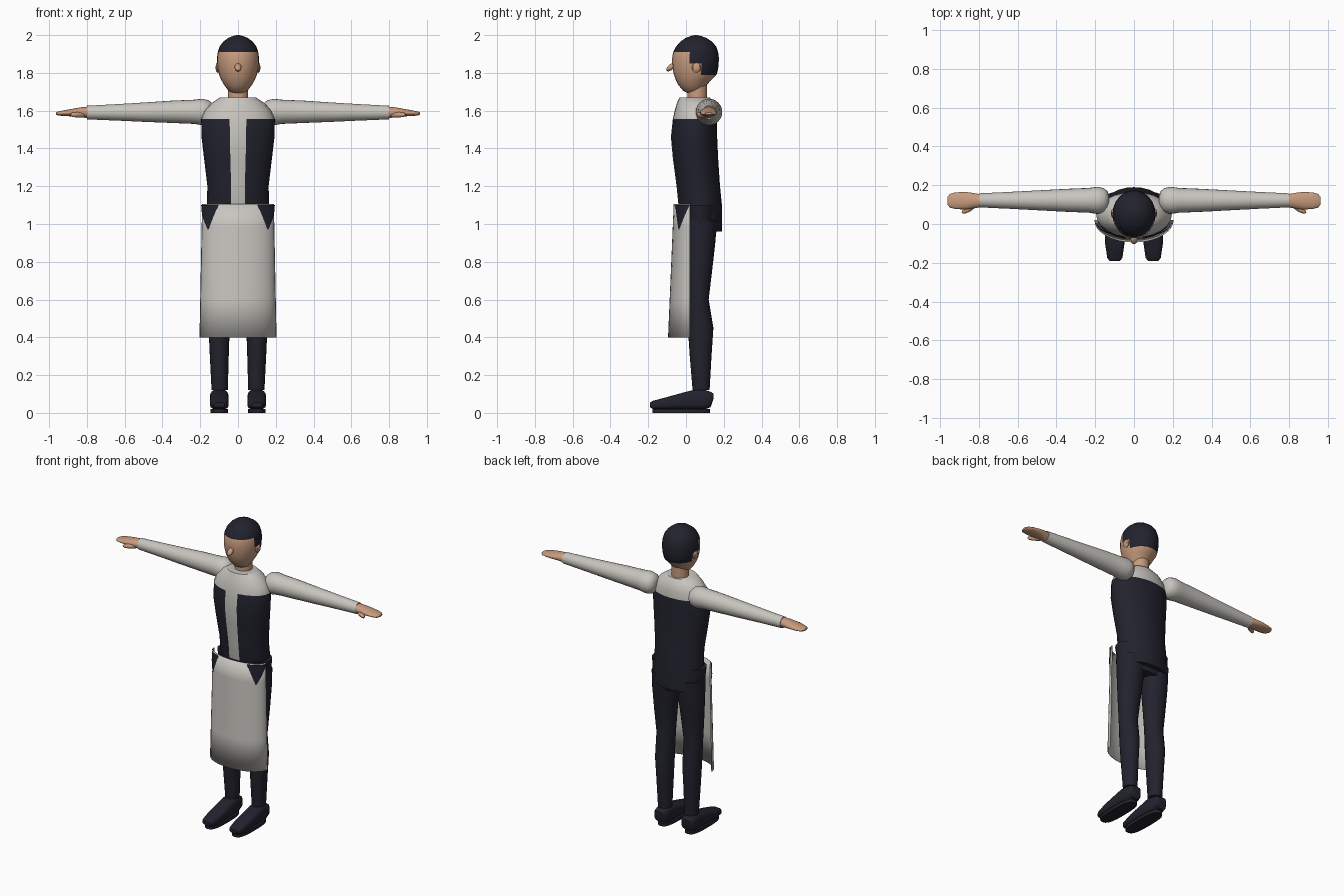
import bpy, bmesh, math
from mathutils import Vector

if "Cube" in bpy.data.objects:
    bpy.data.objects.remove(bpy.data.objects["Cube"])


def material(name, rgb):
    m = bpy.data.materials.new(name)
    m.diffuse_color = (*rgb, 1)
    m.use_nodes = True
    m.node_tree.nodes["Principled BSDF"].inputs["Base Color"].default_value = m.diffuse_color
    return m


DARK = material("dark_navy_cloth", (0.016, 0.016, 0.027))
LIGHT = material("light_grey_cloth", (0.58, 0.56, 0.52))
SKIN = material("skin", (0.58, 0.33, 0.21))
ROUND = list(range(0, 360, 15))


def loft(name, rings, mats, closed=True, rule=None, angle=40):
    """Skin a list of point rings; closed rings are capped at both ends."""
    bm = bmesh.new()
    rows = [[bm.verts.new(p) for p in ring] for ring in rings]
    n = len(rows[0])
    for a, b in zip(rows, rows[1:]):
        for i in range(n if closed else n - 1):
            j = (i + 1) % n
            bm.faces.new((a[i], a[j], b[j], b[i]))
    if closed:
        bm.faces.new(rows[0])
        bm.faces.new(rows[-1])
    bmesh.ops.recalc_face_normals(bm, faces=bm.faces)
    if rule:
        for f in bm.faces:
            f.material_index = rule(f.calc_center_median())
    mesh = bpy.data.meshes.new(name)
    bm.to_mesh(mesh)
    bm.free()
    for m in mats:
        mesh.materials.append(m)
    ob = bpy.data.objects.new(name, mesh)
    bpy.context.collection.objects.link(ob)
    bpy.context.view_layer.objects.active = ob
    ob.select_set(True)
    bpy.ops.object.shade_smooth_by_angle(angle=math.radians(angle))
    ob.select_set(False)
    return ob


def ring(c, u, v, angles=ROUND, power=1.0):
    """Rounded ring around c; power below 1 makes it boxier."""
    def shape(w):
        return math.copysign(abs(w) ** power, w)
    c, u, v = Vector(c), Vector(u), Vector(v)
    return [c + u * shape(math.sin(math.radians(t))) - v * shape(math.cos(math.radians(t)))
            for t in angles]


def level(z, half, y0, y1, cx=0, angles=ROUND, power=1.0):
    """Horizontal ring reaching from y0 to y1."""
    return ring((cx, (y0 + y1) / 2, z), (half, 0, 0), (0, (y1 - y0) / 2, 0), angles, power)


# Torso: shirt yoke, open waistcoat with shirt strip, and rear tail
cut = [0, 13] + list(range(30, 331, 15)) + [347]
body = [(0.96, .155, 0, .19), (1.1, .165, -.04, .19), (1.2, .162, -.05, .18),
        (1.35, .18, -.07, .17), (1.46, .193, -.08, .165), (1.555, .195, -.07, .165),
        (1.6, .175, -.06, .16), (1.64, .14, -.048, .15), (1.67, .095, -.035, .125)]


def torso_colour(c):
    strip = abs(c.x) < 0.03 and c.y < 0 and c.z > 1.1
    return 1 if c.z > 1.555 or strip else 0


loft("torso", [level(*r, angles=cut) for r in body], [DARK, LIGHT], rule=torso_colour)

# Hips
loft("hips", [level(*r) for r in [(0.93, .15, 0, .155), (0.98, .178, -.01, .165),
                                  (1.1, .188, -.035, .175)]], [DARK])


# Apron sheet wrapped around the front
def apron_point(t, z, lift=0.0):
    k = (1.105 - z) / 0.705
    half = 0.19 + 0.014 * k + lift
    depth = 0.085 + 0.03 * k + lift
    a = math.radians(t)
    return (half * math.sin(a), 0.02 - depth * math.cos(a), z)


apron = loft("apron", [[apron_point(t, z) for t in range(-90, 91, 10)]
                       for z in (1.105, 0.98, 0.8, 0.6, 0.4)], [LIGHT], closed=False)
apron.modifiers.new("thickness", "SOLIDIFY").thickness = 0.004

# Pointed waistcoat fronts lying over the apron
for side in (-1, 1):
    rows = []
    for k in range(5):
        s = k / 4
        lo, hi = 32 + 20 * s, 88 - 34 * s
        rows.append([apron_point(side * (lo + (hi - lo) * i / 6), 1.1 - 0.13 * s, 0.005)
                     for i in range(7)])
    loft("waistcoat_point", rows, [DARK], closed=False)

# Neck and head with stepped hairline
loft("neck", [level(z, .054, .008, .112) for z in (1.62, 1.75)], [SKIN])
skull = [(1.69, .025, .015, .07), (1.705, .05, -.015, .09), (1.735, .073, -.04, .11),
         (1.765, .09, -.055, .135), (1.79, .1, -.064, .162), (1.82, .107, -.07, .17),
         (1.85, .111, -.073, .173), (1.88, .111, -.073, .174), (1.91, .107, -.068, .17),
         (1.94, .097, -.052, .16), (1.965, .078, -.03, .138), (1.985, .052, -.002, .108),
         (1.996, .025, .027, .078), (2.0, .006, .045, .058)]


def hair_colour(c):
    return int(c.z > 1.91 or (c.z > 1.85 and c.y > 0.02) or (c.z > 1.79 and c.y > 0.08))


loft("head", [level(*r) for r in skull], [SKIN, DARK], rule=hair_colour)
loft("nose", [ring((0, y, z), (r, 0, 0), (0, 0, r), range(0, 360, 30)) for y, z, r in
              [(-.06, 1.84, .012), (-.078, 1.832, .018), (-.095, 1.822, .015),
               (-.103, 1.818, .006)]], [SKIN])

for s in (-1, 1):
    # Ear
    loft("ear", [ring((s * x, .055, 1.828), (0, .024 * k, 0), (0, 0, .028 * k),
                      range(0, 360, 30)) for x, k in
                 [(.095, .8), (.108, 1), (.115, .8), (.118, .3)]], [SKIN])

    # Sleeve with rounded shoulder
    loft("sleeve", [ring((s * x, .122, z), (0, r, 0), (0, 0, r)) for x, z, r in
                    [(.128, 1.592, .02), (.135, 1.592, .045), (.155, 1.592, .063),
                     (.19, 1.593, .07), (.23, 1.594, .064), (.35, 1.594, .059),
                     (.5, 1.592, .051), (.65, 1.591, .043), (.8, 1.59, .036)]], [LIGHT])

    # Hand and thumb
    loft("hand", [ring((s * x, .12, z), (0, w, 0), (0, 0, h)) for x, z, w, h in
                  [(.79, 1.59, .033, .032), (.83, 1.592, .04, .026), (.87, 1.59, .045, .021),
                   (.92, 1.587, .043, .015), (.95, 1.585, .035, .011),
                   (.963, 1.585, .018, .006)]], [SKIN])
    loft("thumb", [ring((s * x, y, 1.578), (r * .7, r * .7 * s, 0), (0, 0, r),
                        range(0, 360, 30)) for x, y, r in
                   [(.82, .1, .014), (.855, .074, .014), (.878, .062, .011),
                    (.886, .058, .004)]], [SKIN])

    # Trouser leg
    loft("trouser_leg", [level(z, w, y0, y1, s * c) for z, c, w, y0, y1 in
                         [(1.02, .092, .087, -.01, .165), (.9, .094, .084, -.002, .155),
                          (.75, .098, .072, .004, .138), (.6, .1, .06, .01, .12),
                          (.45, .1, .056, .01, .145), (.3, .099, .05, .02, .135),
                          (.12, .097, .043, .035, .125)]], [DARK])

    # Shoe upper and sole
    loft("shoe", [ring((s * .099, y, (z0 + z1) / 2), (w, 0, 0), (0, 0, (z1 - z0) / 2),
                       power=.65) for y, w, z0, z1 in
                  [(-.19, .027, .03, .055), (-.175, .039, .02, .064), (-.1, .05, .018, .084),
                   (-.02, .05, .018, .106), (.05, .05, .018, .124), (.1, .047, .018, .122),
                   (.13, .042, .03, .112), (.146, .028, .075, .102)]], [DARK])
    loft("sole", [level(z, .047, -.178, .126, s * .099, power=.7) for z in (0, .02)], [DARK])
